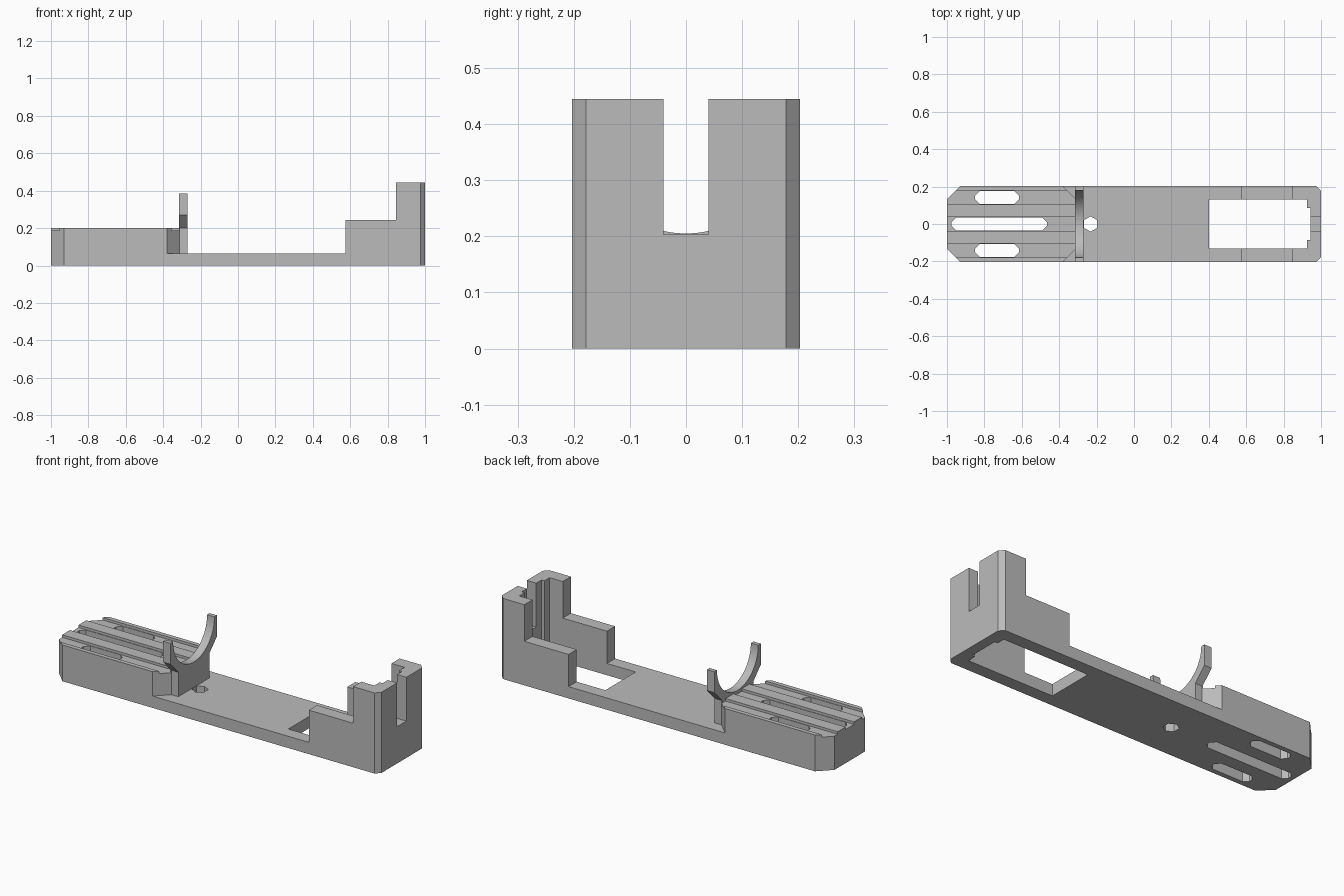
import bpy, bmesh, math
from mathutils import Vector

cube = bpy.data.objects.get("Cube")
if cube:
    bpy.data.objects.remove(cube, do_unlink=True)

GREY = (0.5, 0.5, 0.5, 1)
grey = bpy.data.materials.new("plain grey")
grey.use_nodes = True
grey.diffuse_color = GREY
grey.node_tree.nodes["Principled BSDF"].inputs["Base Color"].default_value = GREY


def prism(name, points, axis, low, high):
    """Extrude a flat outline along an axis between two positions."""
    place = {"x": lambda a, b, t: (t, a, b),
             "y": lambda a, b, t: (a, t, b),
             "z": lambda a, b, t: (a, b, t)}[axis]
    bm = bmesh.new()
    face = bm.faces.new([bm.verts.new(place(a, b, low)) for a, b in points])
    grown = bmesh.ops.extrude_face_region(bm, geom=[face])["geom"]
    shift = Vector(place(0, 0, high - low))
    bmesh.ops.translate(bm, vec=shift, verts=[v for v in grown if isinstance(v, bmesh.types.BMVert)])
    bmesh.ops.recalc_face_normals(bm, faces=bm.faces)
    mesh = bpy.data.meshes.new(name)
    bm.to_mesh(mesh)
    bm.free()
    mesh.materials.append(grey)
    obj = bpy.data.objects.new(name, mesh)
    bpy.context.collection.objects.link(obj)
    return obj


def cut(target, points, low, high):
    """Remove an upright prism from the target."""
    cutter = prism("cutter", points, "z", low, high)
    cutter.hide_render = True
    mod = target.modifiers.new("cut", "BOOLEAN")
    mod.operation = "DIFFERENCE"
    mod.solver = "EXACT"
    mod.object = cutter
    bpy.context.view_layer.objects.active = target
    bpy.ops.object.modifier_apply(modifier=mod.name)
    bpy.data.objects.remove(cutter, do_unlink=True)


def box(x0, x1, y0, y1):
    return [(x0, y0), (x1, y0), (x1, y1), (x0, y1)]


def slot(x0, x1, y, half, c):
    return [(x0 + c, y - half), (x1 - c, y - half), (x1, y - half + c), (x1, y + half - c),
            (x1 - c, y + half), (x0 + c, y + half), (x0, y + half - c), (x0, y - half + c)]


W, FLOOR, DECK = 0.203, 0.065, 0.2

# Stepped body from its side outline
body = prism("holder_body", [
    (-1, 0), (1, 0), (1, 0.445), (0.845, 0.445), (0.845, 0.243), (0.575, 0.243),
    (0.575, FLOOR), (-0.27, FLOOR), (-0.27, DECK), (-1, DECK)], "y", -W, W)

# Chamfered corners on both sides
for s in (-1, 1):
    cut(body, [(-1.1, s * 0.033), (-0.83, s * 0.303), (-1.1, s * 0.303)], -0.1, 0.6)
    cut(body, [(1.1, s * 0.078), (0.875, s * 0.303), (1.1, s * 0.303)], -0.1, 0.6)
    cut(body, [(-0.48, s * 0.303), (-0.312, s * 0.135), (-0.2, s * 0.135), (-0.2, s * 0.303)],
        FLOOR, 0.6)

# Three deck grooves with through slots
for y in (-0.142, 0, 0.142):
    cut(body, box(-1.1, -0.315, y - 0.037, y + 0.037), 0.186, 0.4)
    ends = (-0.975, -0.465) if y == 0 else (-0.85, -0.615)
    cut(body, slot(*ends, y, 0.034, 0.024), -0.1, 0.4)

# Hexagonal hole beside the cradle
cut(body, [(-0.232 + 0.041 * math.sin(math.tau * i / 6), 0.041 * math.cos(math.tau * i / 6))
           for i in range(6)], -0.1, 0.1)

# Window, end wall recess and cable slot
cut(body, box(0.4, 0.925, -0.132, 0.132), -0.1, 0.6)
cut(body, box(0.9, 0.943, -0.085, 0.085), -0.1, 0.6)
cut(body, box(0.9, 1.1, -0.04, 0.04), 0.203, 0.6)

# Curved cradle on the front edge of the deck
TOP, R, N = 0.385, 0.18, 32
arc = [(-R * math.cos(math.pi * i / N), TOP - R * math.sin(math.pi * i / N)) for i in range(N + 1)]
cradle = prism("cradle", arc + [(W, TOP), (W, 0.27), (0.135, DECK), (-0.135, DECK), (-W, 0.27),
                                (-W, TOP)], "x", -0.315, -0.27)

bpy.ops.object.select_all(action="DESELECT")
cradle.select_set(True)
bpy.context.view_layer.objects.active = cradle
bpy.ops.object.shade_smooth_by_angle(angle=math.radians(25))
